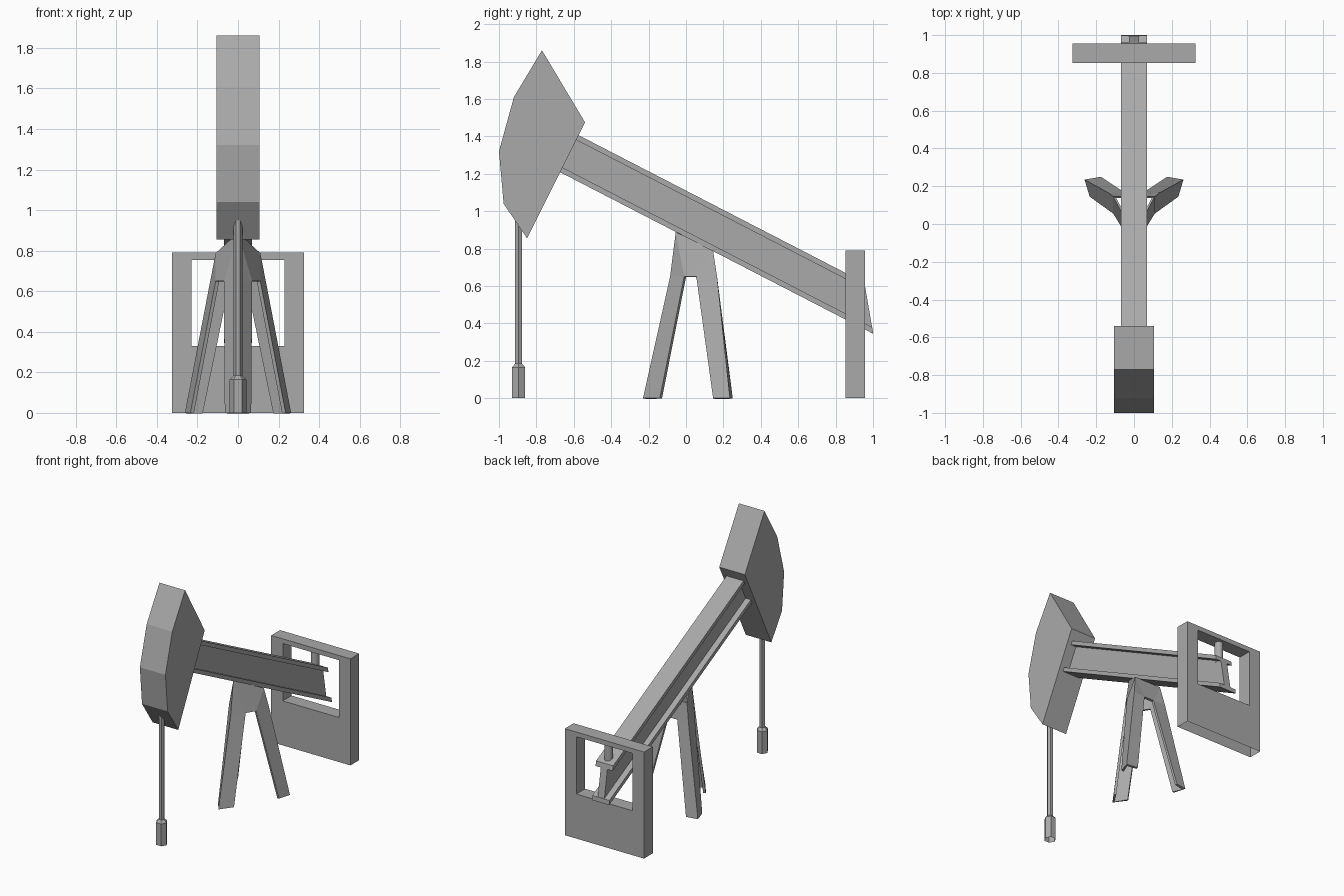
import bpy, bmesh, math

if "Cube" in bpy.data.objects:
    bpy.data.objects.remove(bpy.data.objects["Cube"], do_unlink=True)

# Single painted-steel colour
steel = bpy.data.materials.new("plain_grey")
steel.use_nodes = True
GREY = (0.4, 0.4, 0.4, 1)
steel.diffuse_color = GREY
steel.node_tree.nodes["Principled BSDF"].inputs["Base Color"].default_value = GREY


def finish(name, bm, open_bottom=False):
    """Turn a bmesh into a named object, optionally without its ground faces."""
    if open_bottom:
        ground = [f for f in bm.faces if all(v.co.z < 0.001 for v in f.verts)]
        bmesh.ops.delete(bm, geom=ground, context='FACES')
    mesh = bpy.data.meshes.new(name)
    bm.to_mesh(mesh)
    bm.free()
    mesh.materials.append(steel)
    obj = bpy.data.objects.new(name, mesh)
    bpy.context.collection.objects.link(obj)
    return obj


def side_prism(name, profile, half_width):
    """Extrude a (y, z) profile evenly to both sides of x = 0."""
    bm = bmesh.new()
    face = bm.faces.new([bm.verts.new((-half_width, y, z)) for y, z in profile])
    ext = bmesh.ops.extrude_face_region(bm, geom=[face])
    moved = [g for g in ext["geom"] if isinstance(g, bmesh.types.BMVert)]
    bmesh.ops.translate(bm, verts=moved, vec=(2 * half_width, 0, 0))
    bmesh.ops.recalc_face_normals(bm, faces=bm.faces)
    return finish(name, bm)


def lathe(name, profile, y, sides, open_bottom=False):
    """Stack rings of (radius, z) into a closed turned part."""
    bm = bmesh.new()
    rings = []
    for r, z in profile:
        angles = [2 * math.pi * i / sides for i in range(sides)]
        rings.append([bm.verts.new((r * math.cos(a), y + r * math.sin(a), z)) for a in angles])
    for low, high in zip(rings, rings[1:]):
        for i in range(sides):
            j = (i + 1) % sides
            bm.faces.new((low[i], low[j], high[j], high[i]))
    bm.faces.new(rings[0][::-1])
    bm.faces.new(rings[-1])
    return finish(name, bm, open_bottom)


# Faceted head
side_prism("head", [(-0.77, 1.86), (-0.92, 1.61), (-1.0, 1.32),
                    (-0.975, 1.04), (-0.85, 0.855), (-0.54, 1.475)], 0.105)

# Tilted I-beam: two flanges and a web
SLOPE, TOP, BOTTOM, FLANGE = -0.516, 1.11, 0.861, 0.032


def beam_part(name, z_low, z_high, end_low, end_high, half_width):
    start = -0.7
    side_prism(name, [(start, z_low + SLOPE * start), (end_low, z_low + SLOPE * end_low),
                      (end_high, z_high + SLOPE * end_high),
                      (start, z_high + SLOPE * start)], half_width)


beam_part("beam_top_flange", TOP - FLANGE, TOP, 0.96, 0.953, 0.07)
beam_part("beam_web", BOTTOM + FLANGE, TOP - FLANGE, 0.995, 0.96, 0.027)
beam_part("beam_bottom_flange", BOTTOM, BOTTOM + FLANGE, 1.0, 0.997, 0.07)

# Rear frame with a window
bm = bmesh.new()


def rectangle(half, low, high):
    return [bm.verts.new((x, 0.853, z)) for x, z in
            ((-half, low), (half, low), (half, high), (-half, high))]


outer, inner = rectangle(0.325, 0, 0.79), rectangle(0.23, 0.33, 0.755)
ring = [bm.faces.new((outer[i], outer[(i + 1) % 4], inner[(i + 1) % 4], inner[i]))
        for i in range(4)]
ext = bmesh.ops.extrude_face_region(bm, geom=ring)
bmesh.ops.translate(bm, vec=(0, 0.103, 0),
                    verts=[g for g in ext["geom"] if isinstance(g, bmesh.types.BMVert)])
bmesh.ops.recalc_face_normals(bm, faces=bm.faces)
finish("rear_frame", bm, open_bottom=True)

# Short post joining beam and frame
post = lathe("beam_post", [(0.03, 0.6), (0.03, 0.77)], 0.905, 12)
bpy.context.view_layer.objects.active = post
post.select_set(True)
bpy.ops.object.shade_smooth_by_angle(angle=math.radians(40))
post.select_set(False)

# Hexagonal hanging rod with its weight
lathe("rod_and_weight", [(0.041, 0), (0.041, 0.165), (0.021, 0.185), (0.021, 1.05)],
      -0.895, 6, open_bottom=True)

# Tripod: each leg is an angle iron, with a corner and a plate edge toward each neighbour
KNEE = 0.65
front = {"corner": [(0, -0.23, 0), (0, -0.085, KNEE), (0, -0.055, 0.888)],
         "next": [(0.065, -0.14, 0), (0.07, -0.01, KNEE)],
         "prev": [(-0.065, -0.14, 0), (-0.07, -0.01, KNEE)]}
back_left = {"corner": [(0.262, 0.235, 0), (0.137, 0.166, KNEE), (0.11, 0.145, 0.788)],
             "next": [(0.175, 0.25, 0), (0.04, 0.16, KNEE)],
             "prev": [(0.235, 0.145, 0), (0.11, 0.055, KNEE)]}


def mirrored(points):
    return [(-x, y, z) for x, y, z in points]


back_right = {"corner": mirrored(back_left["corner"]),
              "next": mirrored(back_left["prev"]), "prev": mirrored(back_left["next"])}

bm = bmesh.new()
legs = [{key: [bm.verts.new(p) for p in pts] for key, pts in leg.items()}
        for leg in (front, back_left, back_right)]
for i, leg in enumerate(legs):
    other = legs[(i + 1) % 3]
    a, b, ta, tb = leg["corner"], other["corner"], leg["next"], other["prev"]
    bm.faces.new((a[0], ta[0], ta[1], a[1]))
    bm.faces.new((tb[0], b[0], b[1], tb[1]))
    bm.faces.new((a[1], ta[1], a[2]))
    bm.faces.new((ta[1], tb[1], b[2], a[2]))
    bm.faces.new((tb[1], b[1], b[2]))
tripod = finish("tripod", bm)
plate = tripod.modifiers.new("plate_thickness", 'SOLIDIFY')
plate.thickness = 0.018
plate.offset = -1
